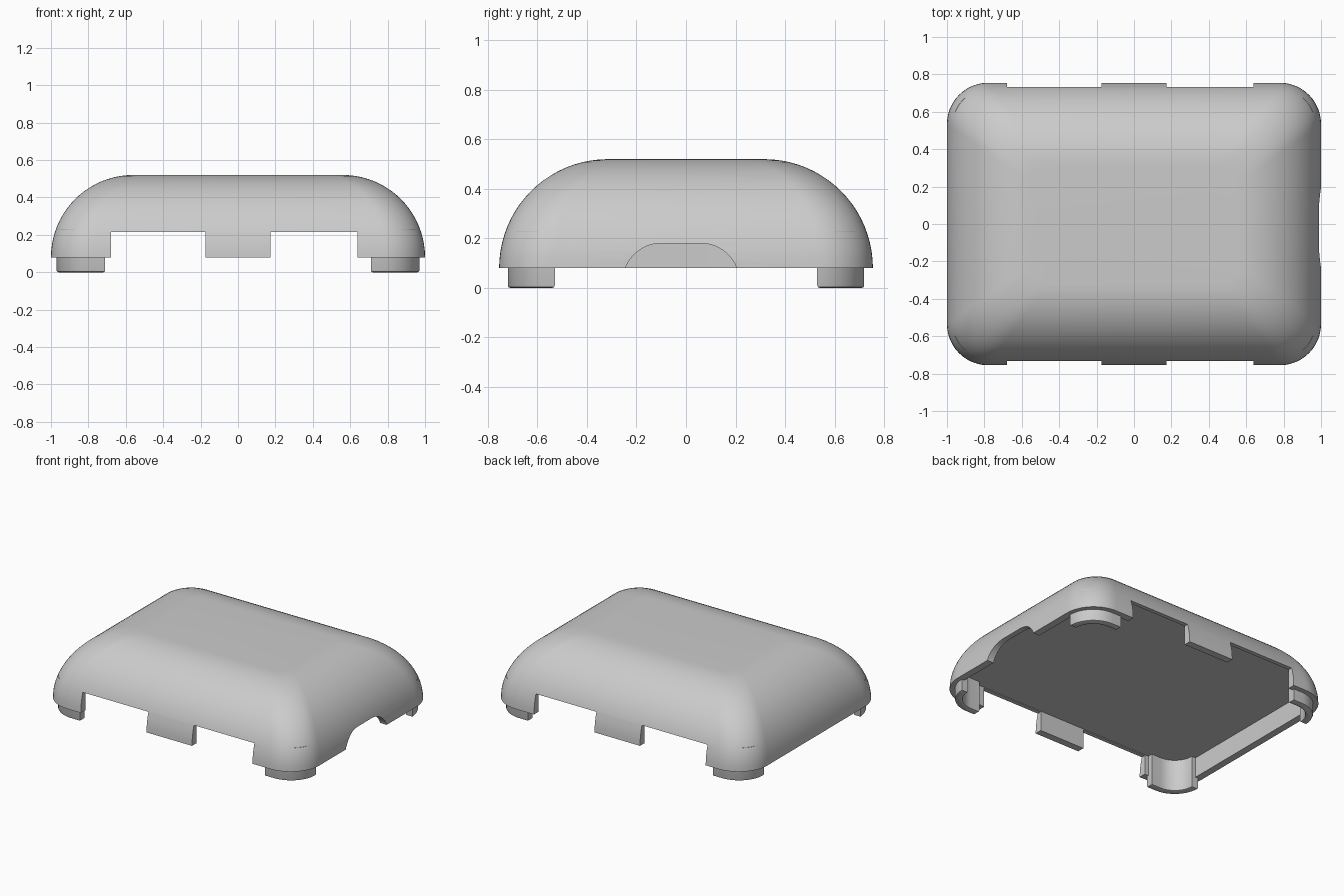
import bpy, bmesh, math

cube = bpy.data.objects.get("Cube")
if cube:
    bpy.data.objects.remove(cube, do_unlink=True)

HALF_X, HALF_Y = 1.0, 0.755
RIM_Z, TOP_Z, CEILING_Z = 0.08, 0.52, 0.22
WALL = 0.05

grey = bpy.data.materials.new("plain grey")
grey.use_nodes = True
colour = (0.6, 0.6, 0.6, 1)
grey.diffuse_color = colour
grey.node_tree.nodes["Principled BSDF"].inputs["Base Color"].default_value = colour


def finish(bm, name):
    """Turn a bmesh into a named, coloured object."""
    bmesh.ops.recalc_face_normals(bm, faces=bm.faces)
    mesh = bpy.data.meshes.new(name)
    bm.to_mesh(mesh)
    bm.free()
    mesh.materials.append(grey)
    obj = bpy.data.objects.new(name, mesh)
    bpy.context.collection.objects.link(obj)
    return obj


def activate(obj):
    bpy.ops.object.select_all(action='DESELECT')
    obj.select_set(True)
    bpy.context.view_layer.objects.active = obj


def smooth(obj):
    activate(obj)
    bpy.ops.object.shade_smooth_by_angle(angle=math.radians(35))


def arc(cx, cy, r, start, end, steps):
    angles = [math.radians(start + (end - start) * i / steps) for i in range(steps + 1)]
    return [(cx + r * math.cos(a), cy + r * math.sin(a)) for a in angles]


def rounded_ring(bm, inset, radius, z):
    """Rounded rectangle outline, inset from the footprint."""
    cx, cy = HALF_X - inset - radius, HALF_Y - inset - radius
    points = []
    for i, (sx, sy) in enumerate([(1, 1), (-1, 1), (-1, -1), (1, -1)]):
        points += arc(sx * cx, sy * cy, radius, i * 90, i * 90 + 90, 12)
    return [bm.verts.new((x, y, z)) for x, y in points]


def prism(points, low, high, place):
    """Extrude a flat outline; place maps (u, v, w) to a position."""
    bm = bmesh.new()
    ends = [[bm.verts.new(place(u, v, w)) for u, v in points] for w in (low, high)]
    bm.faces.new(ends[0])
    bm.faces.new(ends[1])
    bridge(bm, *ends)
    return bm


def bridge(bm, a, b):
    for i in range(len(a)):
        j = (i + 1) % len(a)
        bm.faces.new((a[i], a[j], b[j], b[i]))


def cut(target, cutter):
    cutter.hide_render = True
    activate(target)
    mod = target.modifiers.new("cut", 'BOOLEAN')
    mod.operation = 'DIFFERENCE'
    mod.solver = 'EXACT'
    mod.object = cutter
    bpy.ops.object.modifier_apply(modifier=mod.name)
    bpy.data.objects.remove(cutter, do_unlink=True)


# Domed cover: flat ceiling, inner wall, rim, rounded outside, flat top
bm = bmesh.new()
rings = [rounded_ring(bm, WALL, 0.19, CEILING_Z), rounded_ring(bm, WALL, 0.19, RIM_Z)]
steps, sweep = 20, TOP_Z - RIM_Z
for i in range(steps + 1):
    t = math.pi / 2 * i / steps
    inset = sweep * (1 - math.cos(t))
    rings.append(rounded_ring(bm, inset, 0.22 - 0.12 * inset / sweep,
                              RIM_Z + sweep * math.sin(t)))
for a, b in zip(rings, rings[1:]):
    bridge(bm, a, b)
bm.faces.new(rings[0])
bm.faces.new(rings[-1])
cover = finish(bm, "cover")

# Openings in the front and back walls, either side of a central tab
for side in (-1, 1):
    for x0, x1 in ((-0.68, -0.175), (0.175, 0.64)):
        outline = [(x0, 0), (x1, 0), (x1, 0.215), (x0, 0.215)]
        box = prism(outline, 0.65, 0.9, lambda u, v, w: (u, side * w, v))
        cut(cover, finish(box, "wall_cutter"))

# Arched opening in the left wall
r = 0.155
arch = [(0.205, 0)] + arc(0.06, 0.18 - r, r, 21, 90, 10)
arch += arc(-0.1, 0.18 - r, r, 90, 159, 10) + [(-0.245, 0)]
cut(cover, finish(prism(arch, 0.85, 1.1, lambda u, v, w: (w, u, v)), "arch_cutter"))
smooth(cover)

# Curved feet that follow the inside corners
thick, r = 0.05, 0.19
cx, cy = 0.78, 0.53
outline = [(0.71, cy + r)] + arc(cx, cy, r, 90, 0, 12)
outline += arc(cx, cy, r - thick, 0, 90, 12) + [(0.71, cy + r - thick)]
for end, sy in (("front", -1), ("back", 1)):
    for hand, sx in (("right", -1), ("left", 1)):
        bm = prism(outline, 0, CEILING_Z + 0.01, lambda u, v, w: (sx * u, sy * v, w))
        base = [e for e in bm.edges if all(v.co.z < 0.001 for v in e.verts)]
        bmesh.ops.recalc_face_normals(bm, faces=bm.faces)
        bmesh.ops.bevel(bm, geom=base, offset=0.01, segments=2, profile=0.5,
                        affect='EDGES')
        smooth(finish(bm, f"{end}_{hand}_foot"))
